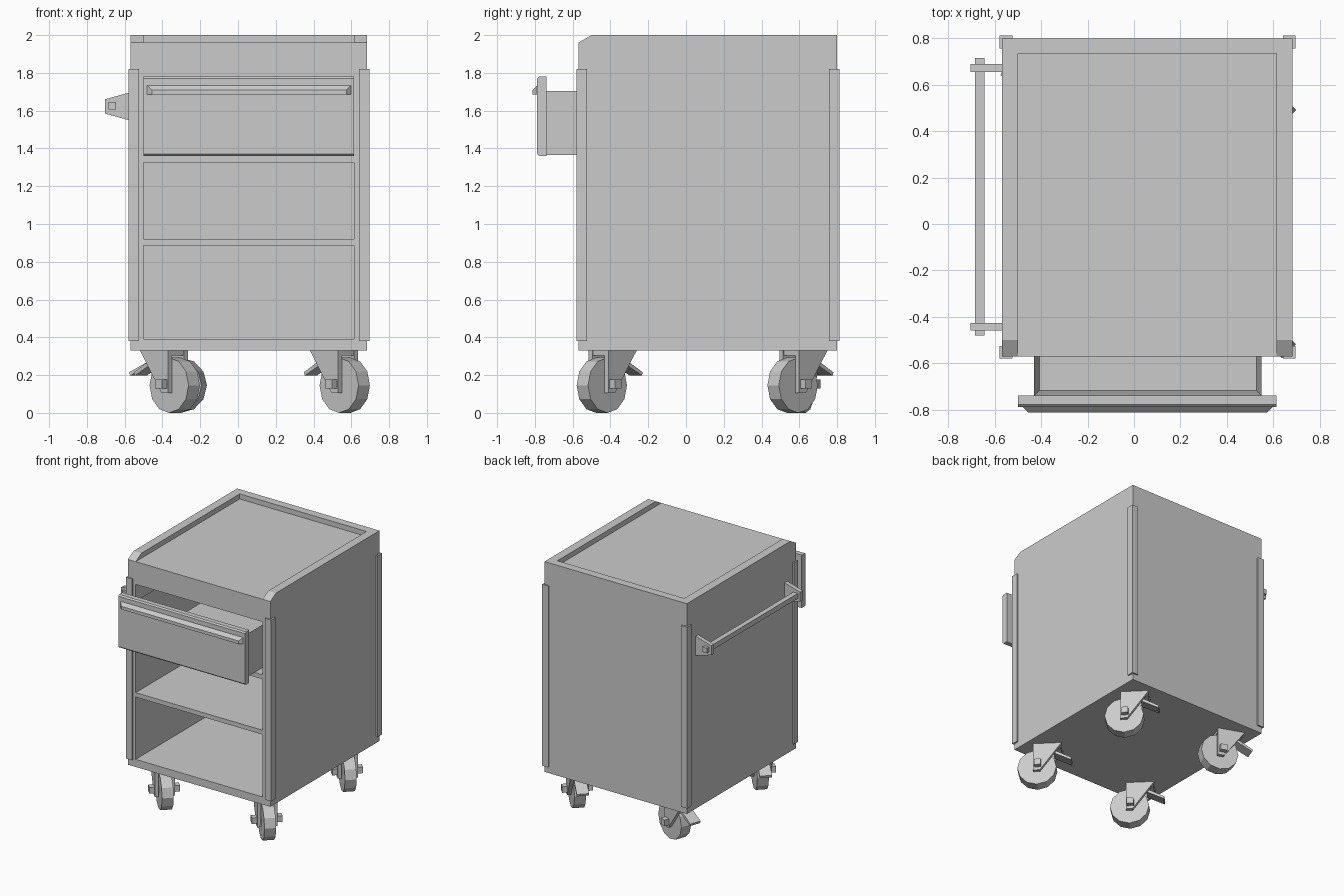
import bpy, bmesh
from math import radians
from mathutils import Matrix, Vector

if "Cube" in bpy.data.objects:
    bpy.data.objects.remove(bpy.data.objects["Cube"])

CX, CY = 0.0585, 0.116          # centre of the cabinet in plan


def finish(name, bm, matrix=None):
    bmesh.ops.recalc_face_normals(bm, faces=bm.faces)
    me = bpy.data.meshes.new(name)
    bm.to_mesh(me)
    bm.free()
    ob = bpy.data.objects.new(name, me)
    bpy.context.collection.objects.link(ob)
    if matrix:
        ob.matrix_world = matrix
    return ob


def add_box(bm, x0, x1, y0, y1, z0, z1):
    m = (Matrix.Translation(((x0 + x1) / 2, (y0 + y1) / 2, (z0 + z1) / 2))
         @ Matrix.Diagonal((x1 - x0, y1 - y0, z1 - z0, 1)))
    return bmesh.ops.create_cube(bm, size=1, matrix=m)["verts"]


def box(name, *dims, matrix=None):
    bm = bmesh.new()
    add_box(bm, *dims)
    return finish(name, bm, matrix)


def add_prism(bm, profile, axis, lo, hi):
    """Extrude a 2D profile from lo to hi along the given axis (0, 1 or 2)."""
    verts = []
    for p in profile:
        co = list(p)
        co.insert(axis, lo)
        verts.append(bm.verts.new(co))
    face = bm.faces.new(verts)
    ext = bmesh.ops.extrude_face_region(bm, geom=[face])["geom"]
    move = Vector((0, 0, 0))
    move[axis] = hi - lo
    bmesh.ops.translate(bm, vec=move, verts=[g for g in ext if isinstance(g, bmesh.types.BMVert)])


def prism(name, profile, axis, lo, hi, matrix=None):
    bm = bmesh.new()
    add_prism(bm, profile, axis, lo, hi)
    return finish(name, bm, matrix)


# Cabinet shell, with three bays and the top tray cut out
cabinet = prism("cabinet", [(-0.57, 0.33), (0.80, 0.33), (0.80, 2.0), (-0.5, 2.0), (-0.57, 1.96)],
                0, -0.568, 0.683)
bm = bmesh.new()
for z0, z1 in ((0.39, 0.885), (0.92, 1.325), (1.36, 1.78)):
    add_box(bm, -0.5, 0.615, -0.9, 0.735, z0, z1)
add_box(bm, -0.5, 0.615, -0.9, 0.735, 1.96, 2.2)
cutter = finish("bay_cutter", bm)
cutter.hide_render = True
cutter.hide_viewport = True
mod = cabinet.modifiers.new("bays", "BOOLEAN")
mod.object = cutter
mod.operation = "DIFFERENCE"
mod.solver = "EXACT"

# Angle guards on the four upright corners
for sx in (-1, 1):
    for sy in (-1, 1):
        outline = [(0, 0), (0.055, 0), (0.055, 0.013), (0.013, 0.013), (0.013, 0.055), (0, 0.055)]
        pts = [(CX + sx * (0.638 - a), CY + sy * (0.696 - b)) for a, b in outline]
        prism("corner_guard", pts, 2, 0.38, 1.82)

# Open drawer: hollow tray, chamfered front and hooded pull
bm = bmesh.new()
add_box(bm, -0.43, 0.55, -0.74, 0.55, 1.365, 1.705)
top = max(bm.faces, key=lambda f: f.calc_center_median().z)
bmesh.ops.inset_region(bm, faces=[top], thickness=0.032)
bmesh.ops.translate(bm, vec=(0, 0, -0.31), verts=top.verts)
finish("drawer_tray", bm)
prism("drawer_front", [(-0.738, 1.36), (-0.778, 1.36), (-0.788, 1.37), (-0.788, 1.77),
                       (-0.778, 1.78), (-0.738, 1.78)], 0, -0.5, 0.615)
bm = bmesh.new()
ends = []
for s in (-1, 1):
    ends.append([bm.verts.new((CX + s * w, y, z)) for w, y, z in (
        (0.54, -0.787, 1.735), (0.515, -0.812, 1.71), (0.515, -0.812, 1.685), (0.54, -0.787, 1.685))])
    bm.faces.new(ends[-1])
for i in (0, 1):
    bm.faces.new((ends[0][i], ends[0][i + 1], ends[1][i + 1], ends[1][i]))
pull = finish("drawer_pull", bm)
pull.modifiers.new("sheet", "SOLIDIFY").thickness = 0.006

# Push bar on the left side with two tapered brackets
for y in (-0.443, 0.672):
    prism("bar_bracket", [(-0.56, 1.70), (-0.705, 1.66), (-0.705, 1.585), (-0.56, 1.545)],
          1, y - 0.017, y + 0.017)
box("push_bar", -0.685, -0.645, -0.48, 0.716, 1.605, 1.645)


# Swivel caster; local +x is the trailing direction
def caster(x, y, angle):
    m = Matrix.Translation((x, y, 0)) @ Matrix.Rotation(radians(angle), 4, "Z")
    bm = bmesh.new()
    bmesh.ops.create_cone(bm, cap_ends=True, segments=12, radius1=0.146, radius2=0.146, depth=0.085,
                          matrix=Matrix.Translation((0.08, 0, 0.146)) @ Matrix.Rotation(radians(90), 4, "X"))
    finish("caster_wheel", bm, m)
    bm = bmesh.new()
    for s in (-1, 1):
        add_prism(bm, [(-0.11, 0.335), (0.105, 0.335), (0.105, 0.105), (0.055, 0.105)],
                  1, s * 0.046, s * 0.074)
    add_box(bm, -0.10, 0.10, -0.046, 0.046, 0.305, 0.335)
    finish("caster_fork", bm, m)
    box("axle_bolt", 0.045, 0.095, -0.112, 0.112, 0.13, 0.178, matrix=m)
    prism("brake_lever", [(-0.05, 0.285), (-0.18, 0.215), (-0.175, 0.197), (-0.045, 0.262)],
          1, -0.045, 0.045, m)


for sx in (-1, 1):
    for sy in (-1, 1):
        caster(CX + sx * 0.45, CY + sy * 0.505, -20 if (sx, sy) == (-1, 1) else -45)
